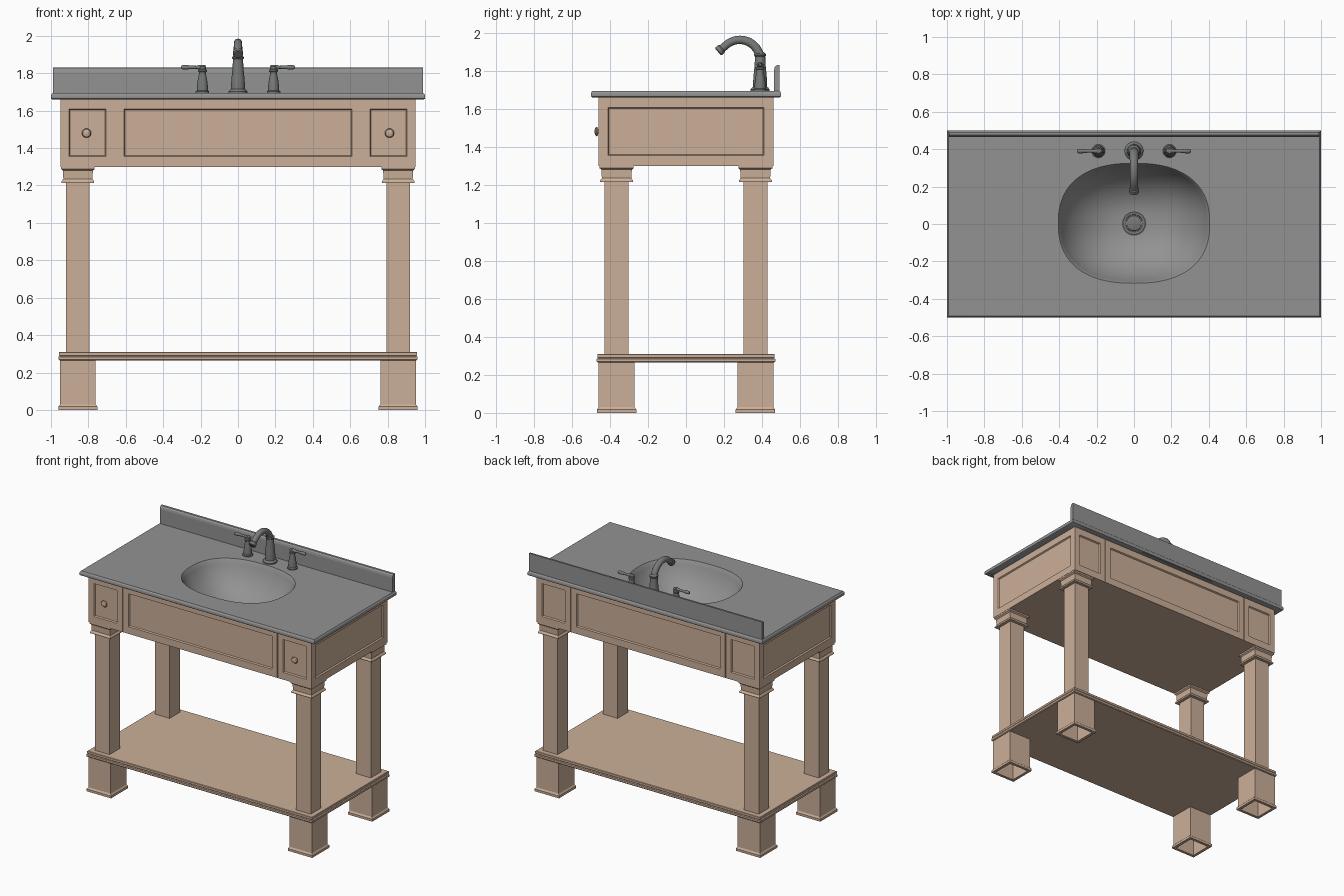
import bpy, bmesh, math
from mathutils import Vector, Matrix

if "Cube" in bpy.data.objects:
    bpy.data.objects.remove(bpy.data.objects["Cube"])


def material(name, c):
    m = bpy.data.materials.new(name)
    m.diffuse_color = (*c, 1)
    m.use_nodes = True
    m.node_tree.nodes["Principled BSDF"].inputs["Base Color"].default_value = m.diffuse_color
    return m


WOOD = material("light wood", (0.60, 0.43, 0.315))
STONE = material("grey stone", (0.29, 0.29, 0.29))
METAL = material("dark grey metal", (0.19, 0.195, 0.195))


def finish(name, bm, mat, smooth=False, recalc=True):
    if recalc:
        bmesh.ops.recalc_face_normals(bm, faces=bm.faces)
    me = bpy.data.meshes.new(name)
    bm.to_mesh(me)
    bm.free()
    me.materials.append(mat)
    ob = bpy.data.objects.new(name, me)
    bpy.context.collection.objects.link(ob)
    if smooth:
        me.shade_smooth()
        me.set_sharp_from_angle(angle=math.radians(35))
    return ob


def loft(name, rings, mat, smooth=False):
    """Skin a list of equal-length point rings and cap both ends."""
    bm = bmesh.new()
    vs = [[bm.verts.new(p) for p in r] for r in rings]
    n = len(vs[0])
    for a, b in zip(vs, vs[1:]):
        for i in range(n):
            j = (i + 1) % n
            bm.faces.new((a[i], a[j], b[j], b[i]))
    bm.faces.new(vs[0])
    bm.faces.new(vs[-1])
    return finish(name, bm, mat, smooth)


def lathe(name, profile, mat, loc, rot=Matrix(), n=28):
    """Turn a (radius, height) profile round a local z axis."""
    rings = [[Vector(loc) + rot @ Vector((r * math.cos(2 * math.pi * i / n),
                                          r * math.sin(2 * math.pi * i / n), z))
              for i in range(n)] for r, z in profile]
    return loft(name, rings, mat, True)


def rect(cx, cy, hx, hy, z):
    return [(cx + a * hx, cy + b * hy, z) for a, b in ((-1, -1), (1, -1), (1, 1), (-1, 1))]


# Cabinet: four walls with recessed panels and grooves, plus a bottom
HX, HY = 0.948, 0.46
ZS = [1.30, 1.355, 1.608, 1.66]
half = [0.61, 0.655, 0.661, 0.706, 0.904, HX]
long_us = [-u for u in reversed(half)] + half
short_us = [-HY, -0.41, 0.41, HY]
bm = bmesh.new()
panels, grooves = [], []
for k in range(4):
    us, d = (long_us, HY) if k % 2 == 0 else (short_us, HX)
    rot = Matrix.Rotation(k * math.pi / 2, 4, 'Z')
    grid = [[bm.verts.new(rot @ Vector((u, -d, z))) for z in ZS] for u in us]
    for i in range(len(us) - 1):
        col = [bm.faces.new((grid[i][j], grid[i + 1][j], grid[i + 1][j + 1], grid[i][j + 1]))
               for j in range(3)]
        if len(us) > 4 and i in (3, 7):
            grooves += col
        elif i in (1, 5, 9):
            panels.append(col[1])
bm.faces.new([bm.verts.new(p) for p in reversed(rect(0, 0, HX, HY, 1.30))])
bm.normal_update()
bmesh.ops.inset_individual(bm, faces=panels, thickness=0.008, depth=-0.01)
bmesh.ops.inset_region(bm, faces=grooves, thickness=0.001, depth=-0.008)
finish("cabinet", bm, WOOD, recalc=False)

# Drawer knobs
for s, side in ((-1, "left"), (1, "right")):
    lathe("drawer_knob_" + side,
          [(0.011, -0.01), (0.011, 0.006), (0.021, 0.008), (0.025, 0.014), (0.02, 0.021),
           (0.01, 0.0245), (0.001, 0.0255)],
          WOOD, (s * 0.81, -0.45 - 0.006, 1.48), Matrix.Rotation(math.pi / 2, 3, 'X'))

# Legs: capital and post above the shelf, hollow foot below it
POST = [(0.09, 1.302), (0.09, 1.288), (0.08, 1.28), (0.078, 1.235), (0.087, 1.222),
        (0.087, 1.214), (0.063, 1.214), (0.063, 0.30)]
FOOT = [(0.095, 0.27), (0.095, 0.03), (0.1, 0.022), (0.104, 0.018), (0.104, 0),
        (0.082, 0), (0.082, 0.262)]
for sx, a in ((-1, "left"), (1, "right")):
    for sy, b in ((-1, "front"), (1, "back")):
        c = (sx * 0.856, sy * 0.365)
        loft(f"{b}_{a}_leg", [rect(*c, h, h, z) for h, z in POST], WOOD)
        loft(f"{b}_{a}_foot", [rect(*c, h, h, z) for h, z in FOOT], WOOD)

# Shelf with a stepped edge
loft("shelf", [rect(0, 0, 0.96 - i, 0.47 - i, z) for i, z in
               ((0.005, 0.265), (0, 0.27), (0, 0.284), (0.007, 0.288), (0.003, 0.292),
                (0.003, 0.307), (0.006, 0.31))], WOOD)

# Countertop and oval basin as one closed skin
N = 96
angles = [2 * math.pi * i / N for i in range(N)]
for sx in (-1, 1):
    for sy in (-1, 1):
        t = math.atan2(sy * 0.5, sx) % (2 * math.pi)
        angles[min(range(N), key=lambda i: abs(angles[i] - t))] = t


def oval(s, z):
    pts = []
    for t in angles:
        c, w = math.cos(t), math.sin(t)
        r = s * (abs(c / 0.4) ** 2.4 + abs(w / 0.317) ** 2.4) ** (-1 / 2.4)
        pts.append((r * c, 0.004 + r * w, z))
    return pts


def slab(inset, z):
    pts = []
    for t in angles:
        c, w = math.cos(t), math.sin(t)
        r = min(1 / max(abs(c), 1e-9), 0.5 / max(abs(w), 1e-9))
        pts.append((max(inset - 1, min(1 - inset, r * c)),
                    max(inset - 0.5, min(0.5 - inset, r * w)), z))
    return pts


bowl = []
for k in range(15):
    a = math.radians(20 + 70 * k / 14)
    s = 0.12 + 0.88 * math.cos(a) / math.cos(math.radians(20))
    dz = (math.sin(a) - math.sin(math.radians(20))) / (1 - math.sin(math.radians(20)))
    bowl.append((s, 1.69 - 0.25 * dz))
under = [oval(s + 0.04, z - 0.025) for s, z in reversed(bowl)]
edge = [slab(i, z) for i, z in ((0.007, 1.66), (0.001, 1.664), (0, 1.67), (0, 1.682),
                                (0.003, 1.689), (0.009, 1.695))]
loft("countertop_with_basin",
     under + edge + [oval(1.012, 1.695)] + [oval(s, z) for s, z in bowl], STONE, True)

# Backsplash
PROFILE = [(0.464, 1.69), (0.464, 1.805), (0.467, 1.82), (0.475, 1.829), (0.491, 1.83), (0.491, 1.69)]
loft("backsplash", [[(x, y, z) for y, z in PROFILE] for x in (-0.99, 0.99)], STONE)

# Drain
lathe("drain", [(0.066, -0.01), (0.066, 0.003), (0.06, 0.006), (0.047, 0.004), (0.045, -0.004),
                (0.042, -0.004), (0.04, 0.005), (0.03, 0.008), (0.001, 0.009)],
      METAL, (0, 0.004, 1.441))

# Faucet body and curved spout
FY = 0.39
lathe("faucet_body", [(0.05, 1.69), (0.05, 1.703), (0.044, 1.71), (0.037, 1.716), (0.037, 1.74),
                      (0.034, 1.78), (0.029, 1.83), (0.027, 1.875), (0.031, 1.88), (0.031, 1.888),
                      (0.024, 1.893), (0.02, 1.90)], METAL, (0, FY, 0))
R, CY, CZ = 0.107, FY - 0.107, 1.856
path = [(CY + R * math.cos(a), CZ + R * math.sin(a), a, 0.024 - 0.003 * k / 16)
        for k, a in ((k, math.radians(130 * k / 16)) for k in range(17))]
ey, ez, ea, _ = path[-1]
for step, r in ((0.03, 0.021), (0.036, 0.026), (0.055, 0.027), (0.06, 0.022)):
    path.append((ey - step * math.sin(ea), ez + step * math.cos(ea), ea, r))
loft("faucet_spout",
     [[(r * math.cos(t), y + r * math.sin(t) * math.cos(a), z + r * math.sin(t) * math.sin(a))
       for t in (2 * math.pi * i / 24 for i in range(24))] for y, z, a, r in path], METAL, True)

# Tap handles with outward levers
for s, side in ((-1, "left"), (1, "right")):
    lathe(side + "_handle", [(0.036, 1.69), (0.036, 1.702), (0.03, 1.708), (0.029, 1.73),
                             (0.025, 1.765), (0.018, 1.80), (0.018, 1.806), (0.023, 1.81),
                             (0.023, 1.817), (0.017, 1.822), (0.018, 1.835), (0.012, 1.843),
                             (0.001, 1.845)], METAL, (s * 0.19, FY, 0))
    lathe(side + "_lever", [(0.008, -0.02), (0.012, -0.012), (0.012, 0.02), (0.008, 0.03),
                            (0.009, 0.06), (0.012, 0.085), (0.012, 0.105), (0.007, 0.114),
                            (0.001, 0.116)], METAL, (s * 0.19, FY, 1.832),
          Matrix.Rotation(s * math.pi / 2, 3, 'Y'), 20)
